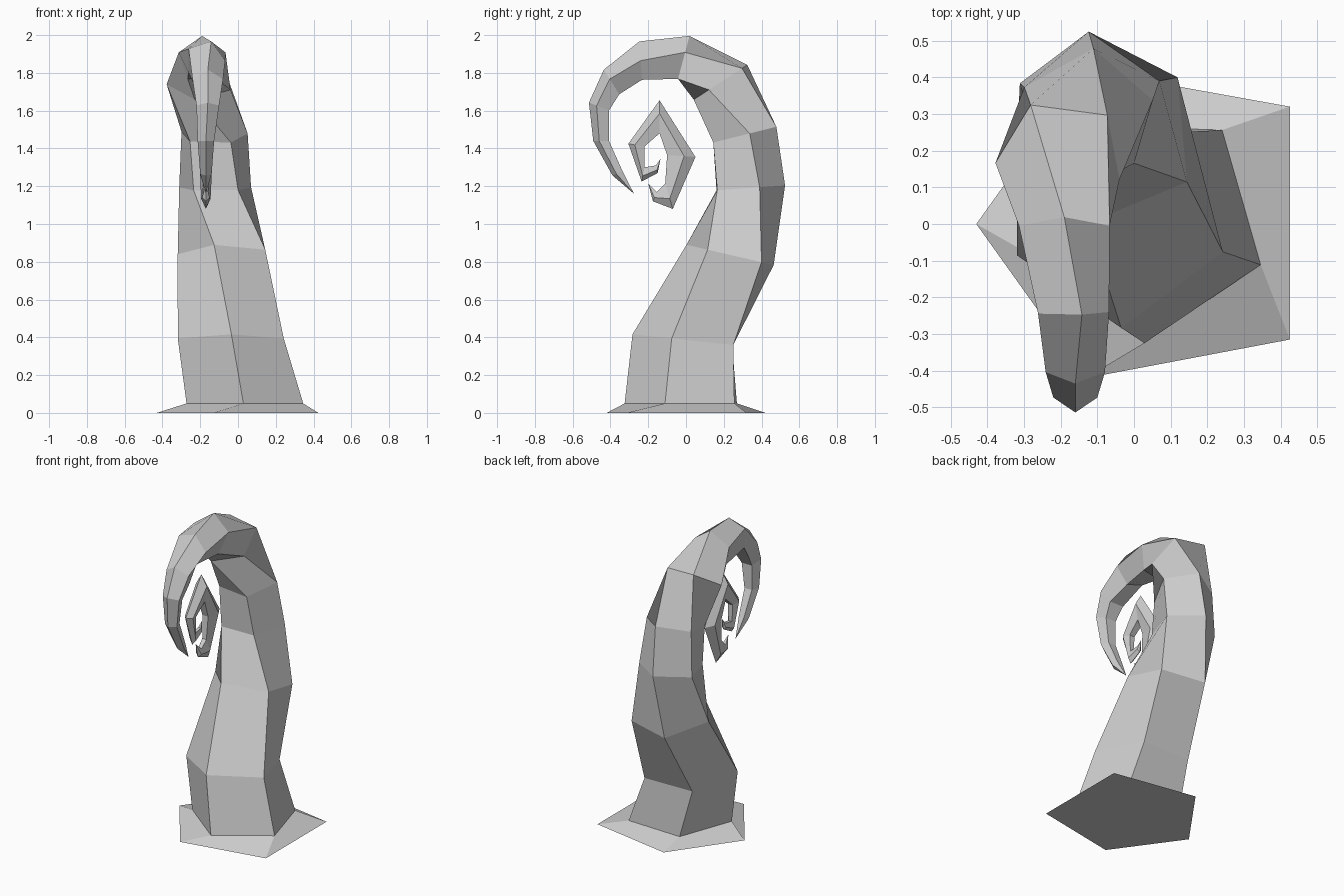
import bpy
import bmesh
from math import sin, cos, radians
from mathutils import Vector

SIDES = 5

cube = bpy.data.objects.get("Cube")
if cube:
    bpy.data.objects.remove(cube, do_unlink=True)

grey = bpy.data.materials.new("light_grey")
grey.use_nodes = True
colour = (0.62, 0.62, 0.62, 1)
grey.diffuse_color = colour
grey.node_tree.nodes["Principled BSDF"].inputs["Base Color"].default_value = colour


def pentagon(x, y, z, radius, pitch, phase):
    """Five-sided ring whose plane is pitched about the x axis."""
    p = radians(pitch)
    across = Vector((1, 0, 0))
    outward = Vector((0, cos(p), sin(p)))
    ring = []
    for k in range(SIDES):
        a = radians(phase + k * 360 / SIDES)
        ring.append(Vector((x, y, z)) + radius * (cos(a) * across + sin(a) * outward))
    return ring


def ridge_ring(x, outer, inner, half_width):
    """Ring with one outer ridge, two flanks and a flat inner side."""
    outer, inner = Vector((x, *outer)), Vector((x, *inner))
    flank = outer.lerp(inner, 0.4)
    side = Vector((half_width, 0, 0))
    return [outer, flank - side, inner - side * 0.6, inner + side * 0.6, flank + side]


def loft(name, rings, start_tip=None, end_tip=None):
    """Skin the rings; each end is a point when a tip is given, else a flat cap."""
    bm = bmesh.new()
    loops = [[bm.verts.new(co) for co in ring] for ring in rings]
    for low, high in zip(loops, loops[1:]):
        for k in range(SIDES):
            n = (k + 1) % SIDES
            bm.faces.new((low[k], low[n], high[n], high[k]))
    for loop, tip in ((loops[0], start_tip), (loops[-1], end_tip)):
        if tip is None:
            bm.faces.new(loop)
            continue
        point = bm.verts.new(tip)
        for k in range(SIDES):
            bm.faces.new((loop[k], loop[(k + 1) % SIDES], point))
    bmesh.ops.recalc_face_normals(bm, faces=bm.faces)
    mesh = bpy.data.meshes.new(name)
    bm.to_mesh(mesh)
    bm.free()
    mesh.materials.append(grey)
    obj = bpy.data.objects.new(name, mesh)
    bpy.context.scene.collection.objects.link(obj)
    return obj


# Trunk sections: x, y, z, radius, pitch, twist
sections = [
    (0.04, 0, 0.05, 0.325, 0, 124),
    (-0.04, 0.01, 0.385, 0.295, -6, 127),
    (-0.07, 0.24, 0.835, 0.25, -13, 113),
    (-0.12, 0.325, 1.19, 0.2, 4, 91),
    (-0.13, 0.3, 1.47, 0.185, 14, 84),
    (-0.2, 0.19, 1.755, 0.18, 33, 45),
    (-0.19, -0.015, 1.87, 0.13, 75, 18),
    (-0.175, -0.24, 1.865, 0.107, 94, 0),
    (-0.16, -0.39, 1.745, 0.085, 122, 18),
    (-0.16, -0.455, 1.62, 0.063, 159, 18),
    (-0.17, -0.445, 1.44, 0.046, 180, 18),
    (-0.17, -0.36, 1.27, 0.032, 205, 18),
]
rings = [pentagon(*s) for s in sections]

# Flared foot and the long curling body
foot_outline = [(-0.13, 0.42), (-0.43, 0), (-0.13, -0.42), (0.425, -0.315), (0.425, 0.32)]
foot = [Vector((x, y, 0)) for x, y in foot_outline]
loft("curling_tentacle", [foot] + rings, end_tip=(-0.17, -0.275, 1.16))

# Loose coil inside the curl: outer (y, z), inner (y, z), half width
coil_x = -0.17
coil = [
    ((-0.175, 1.12), (-0.155, 1.17), 0.02),
    ((-0.07, 1.08), (-0.11, 1.215), 0.025),
    ((0.05, 1.355), (-0.1, 1.365), 0.035),
    ((-0.14, 1.655), (-0.14, 1.48), 0.04),
    ((-0.305, 1.425), (-0.22, 1.41), 0.03),
    ((-0.235, 1.225), (-0.22, 1.3), 0.022),
    ((-0.15, 1.27), (-0.16, 1.31), 0.015),
]
loft("inner_coil", [ridge_ring(coil_x, *c) for c in coil],
     start_tip=(coil_x, -0.2, 1.215), end_tip=(coil_x, -0.135, 1.345))
